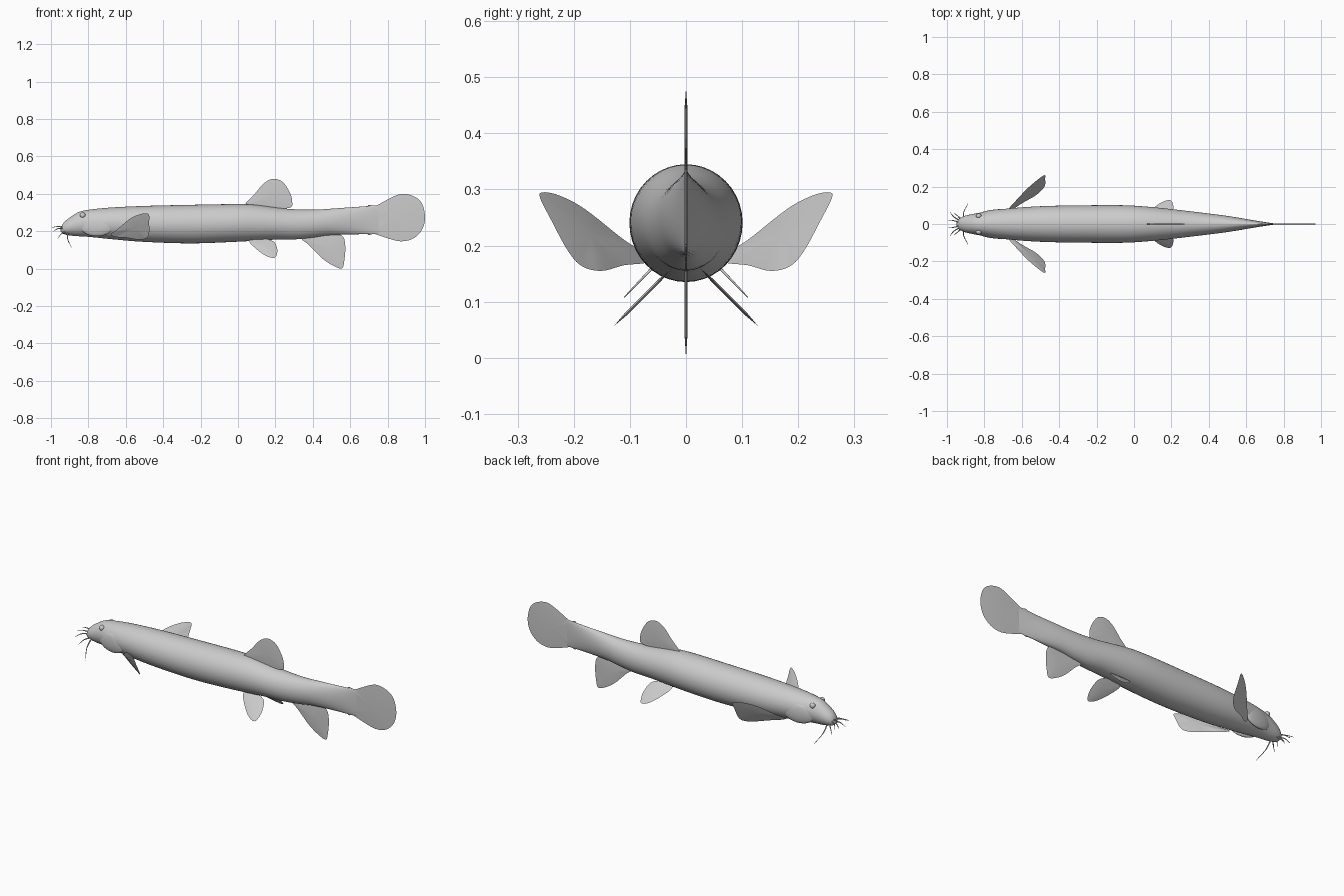
import bpy, bmesh, math
from mathutils import Vector

if "Cube" in bpy.data.objects:
    bpy.data.objects.remove(bpy.data.objects["Cube"])

grey = bpy.data.materials.new("plain grey")
grey.use_nodes = True
grey.diffuse_color = (0.6, 0.6, 0.6, 1)
grey.node_tree.nodes["Principled BSDF"].inputs["Base Color"].default_value = (0.6, 0.6, 0.6, 1)


def smooth_path(points, steps, closed=False):
    """Catmull-Rom interpolation through points."""
    pts = [Vector(p) for p in points]
    n = len(pts)
    pick = (lambda i: pts[i % n]) if closed else (lambda i: pts[max(0, min(n - 1, i))])
    out = []
    for i in range(n if closed else n - 1):
        a, b, c, d = (pick(i + k) for k in (-1, 0, 1, 2))
        for s in range(steps):
            t = s / steps
            out.append(0.5 * (2 * b + (c - a) * t + (2 * a - 5 * b + 4 * c - d) * t * t
                              + (3 * b - a - 3 * c + d) * t ** 3))
    return out if closed else out + [pts[-1]]


def finish(name, bm, angle=50):
    bmesh.ops.recalc_face_normals(bm, faces=bm.faces)
    mesh = bpy.data.meshes.new(name)
    bm.to_mesh(mesh)
    bm.free()
    obj = bpy.data.objects.new(name, mesh)
    bpy.context.collection.objects.link(obj)
    mesh.materials.append(grey)
    bpy.ops.object.select_all(action='DESELECT')
    obj.select_set(True)
    bpy.context.view_layer.objects.active = obj
    bpy.ops.object.shade_smooth_by_angle(angle=math.radians(angle))
    return obj


def loft(name, rings):
    """Skin a list of closed rings and cap both ends."""
    bm = bmesh.new()
    loops = [[bm.verts.new(p) for p in ring] for ring in rings]
    n = len(loops[0])
    for a, b in zip(loops, loops[1:]):
        for i in range(n):
            j = (i + 1) % n
            bm.faces.new((a[i], a[j], b[j], b[i]))
    bm.faces.new(loops[0])
    bm.faces.new(loops[-1])
    return finish(name, bm)


def fin(name, outline, thick=0.003):
    """Thin blade, thick in the middle and sharp at the rim."""
    rim = smooth_path(outline, 5, closed=True)
    mid = sum(rim, Vector()) / len(rim)
    normal = sum(((a - mid).cross(b - mid) for a, b in zip(rim, rim[1:])), Vector()).normalized()
    bm = bmesh.new()
    edge = [bm.verts.new(p) for p in rim]
    n = len(edge)
    for side in (1, -1):
        inner = [bm.verts.new(p.lerp(mid, 0.45) + normal * thick * side) for p in rim]
        hub = bm.verts.new(mid + normal * thick * side)
        for i in range(n):
            j = (i + 1) % n
            bm.faces.new((edge[i], edge[j], inner[j], inner[i]))
            bm.faces.new((inner[i], inner[j], hub))
    return finish(name, bm)


def flip(points):
    return [(x, -y, z) for x, y, z in points]


def tube(name, points, radius):
    """Tapered whisker along a path."""
    path = smooth_path(points, 5)
    rings = []
    for i, p in enumerate(path):
        axis = (path[min(i + 1, len(path) - 1)] - path[max(i - 1, 0)]).normalized()
        u = axis.orthogonal().normalized()
        if i:
            u = (last - axis * last.dot(axis)).normalized()
        last = u
        v = axis.cross(u)
        r = radius * (1 - 0.8 * i / (len(path) - 1))
        rings.append([p + (u * math.cos(k * math.tau / 8) + v * math.sin(k * math.tau / 8)) * r
                      for k in range(8)])
    return loft(name, rings)


# Body: x paired with bottom, top and half width
top = [(-.948, .213), (-.93, .248), (-.88, .286), (-.83, .309), (-.7, .325), (-.5, .335),
       (-.25, .341), (0, .345), (.1, .34), (.25, .321), (.4, .315), (.55, .324), (.75, .338)]
bottom = [(-.948, .198), (-.93, .184), (-.88, .175), (-.8, .17), (-.65, .155), (-.5, .143),
          (-.25, .135), (0, .144), (.2, .155), (.3, .156), (.4, .166), (.5, .179), (.75, .186)]
width = [(-.948, .01), (-.935, .028), (-.9, .045), (-.8, .065), (-.7, .08), (-.5, .095),
         (-.25, .1), (-.05, .1), (.1, .09), (.3, .068), (.5, .043), (.65, .018), (.75, .003)]


def sampler(points):
    path = smooth_path([(x, 0, v) for x, v in points], 8)

    def sample(x):
        for a, b in zip(path, path[1:]):
            if x <= b.x:
                return a.z + (b.z - a.z) * max(0, (x - a.x) / (b.x - a.x))
        return path[-1].z
    return sample


hi, lo, half = sampler(top), sampler(bottom), sampler(width)
rings = []
for i in range(81):
    x = -0.948 + 1.698 * (i / 80) ** 1.4
    h, l, w = hi(x), lo(x), half(x)
    rings.append([(x, w * math.cos(a), (h + l) / 2 + (h - l) / 2 * math.sin(a))
                  for a in (k * math.tau / 40 for k in range(40))])
loft("body", rings)

# Fins on the centre line
dorsal = [(.04, .335), (.09, .4), (.14, .457), (.19, .48), (.24, .462), (.278, .405),
          (.29, .355), (.275, .325), (.16, .32)]
anal = [(.34, .165), (.38, .125), (.45, .055), (.51, .015), (.555, .001), (.568, .04),
        (.574, .11), (.565, .165), (.53, .185), (.43, .18)]
caudal = [(.69, .19), (.73, .185), (.8, .162), (.87, .146), (.935, .16), (.982, .205),
          (1, .27), (.985, .345), (.945, .384), (.88, .4), (.82, .38), (.74, .338), (.69, .33)]
for name, shape in (("dorsal_fin", dorsal), ("anal_fin", anal), ("tail_fin", caudal)):
    fin(name, [(x, 0, z) for x, z in shape])

# Paired fins
pectoral = [(-.68, .07, .185), (-.645, .11, .21), (-.58, .18, .265), (-.53, .225, .289),
            (-.49, .255, .295), (-.475, .26, .285), (-.475, .24, .245), (-.475, .21, .19),
            (-.49, .185, .163), (-.53, .15, .155), (-.6, .11, .165), (-.66, .07, .17)]
pelvic = [(x, .185 - z, z) for x, z in
          ((.06, .15), (.1, .103), (.15, .068), (.19, .057), (.206, .072), (.21, .105),
           (.19, .145), (.13, .16))]
for name, shape in (("pectoral_fin", pectoral), ("pelvic_fin", pelvic)):
    fin("left_" + name, flip(shape))
    fin("right_" + name, shape)

# Whiskers around the mouth
whiskers = [((-.935, .01, .222), (-.965, .018, .225), (-.998, .022, .219)),
            ((-.935, .02, .215), (-.965, .04, .213), (-.985, .065, .2)),
            ((-.925, .025, .195), (-.945, .045, .185), (-.965, .06, .16)),
            ((-.91, .03, .188), (-.91, .065, .155), (-.887, .11, .108))]
for side, turn in (("right", list), ("left", flip)):
    for i, path in enumerate(whiskers):
        tube(f"{side}_whisker_{i + 1}", turn(path), 0.004)


# Eyes and gill covers
def ellipsoid(name, centre, radii, yaw=0):
    bm = bmesh.new()
    bmesh.ops.create_uvsphere(bm, u_segments=24, v_segments=14, radius=1)
    obj = finish(name, bm)
    obj.location, obj.scale, obj.rotation_euler.z = centre, radii, yaw


for side, s in (("right", 1), ("left", -1)):
    ellipsoid(side + "_eye", (-.83, .043 * s, .285), (.015, .014, .015))
    ellipsoid(side + "_gill_cover", (-.755, .058 * s, .228), (.09, .018, .055), .14 * s)
